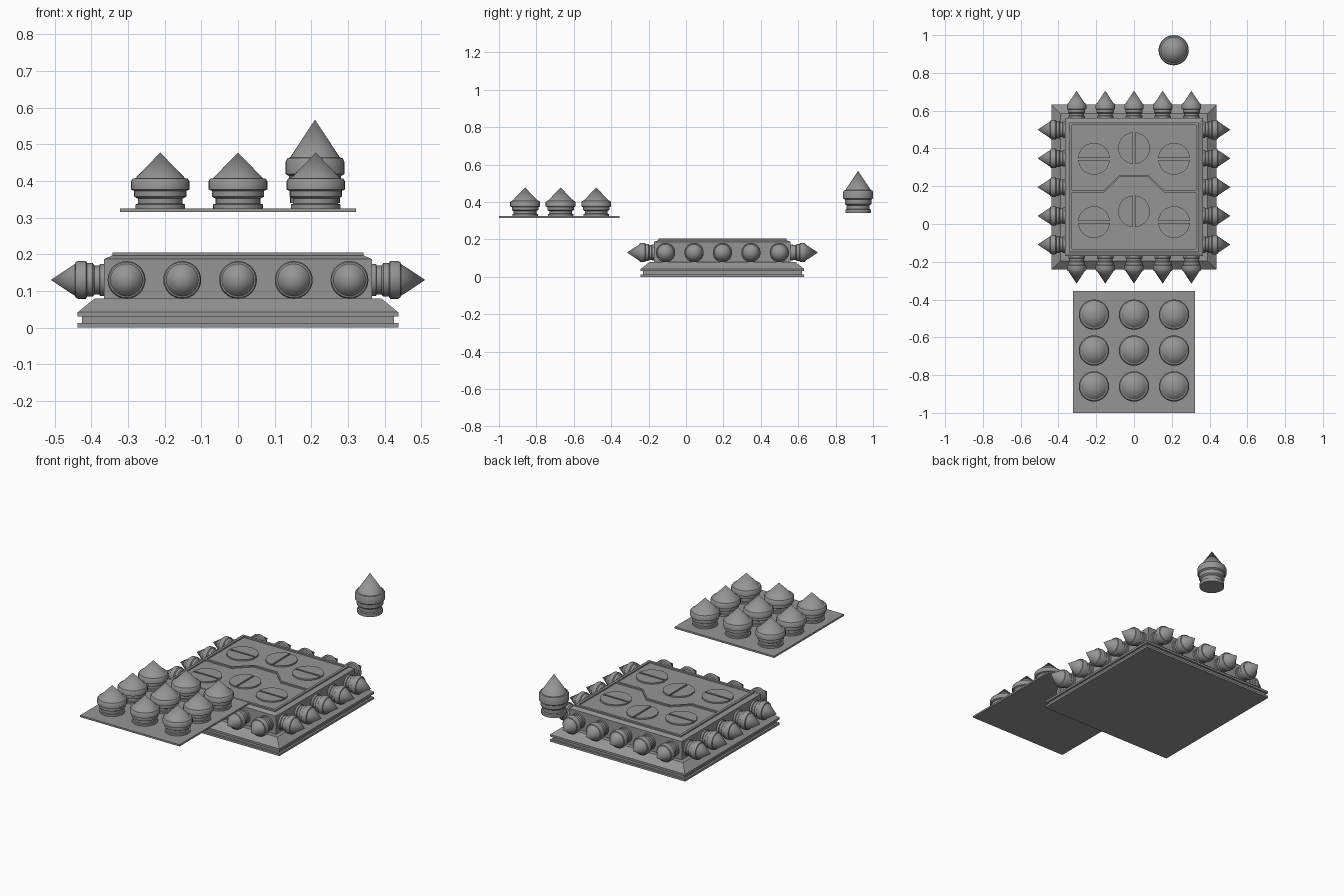
import bpy, bmesh, math
from mathutils import Matrix, Vector

cube = bpy.data.objects.get("Cube")
if cube:
    bpy.data.objects.remove(cube, do_unlink=True)

grey = bpy.data.materials.new("stone grey")
grey.use_nodes = True
COLOUR = (0.3, 0.3, 0.3, 1)
grey.diffuse_color = COLOUR
grey.node_tree.nodes["Principled BSDF"].inputs["Base Color"].default_value = COLOUR

CY = 0.195          # centre of the main block along y
TOP = 0.197         # recessed panel height
RIM = 0.205         # height of raised trim


def add_object(name, bm, matrix=Matrix(), smooth=False):
    bmesh.ops.recalc_face_normals(bm, faces=bm.faces)
    mesh = bpy.data.meshes.new(name)
    bm.to_mesh(mesh)
    bm.free()
    mesh.materials.append(grey)
    ob = bpy.data.objects.new(name, mesh)
    bpy.context.collection.objects.link(ob)
    ob.matrix_world = matrix
    if smooth:
        bpy.ops.object.select_all(action='DESELECT')
        ob.select_set(True)
        bpy.context.view_layer.objects.active = ob
        bpy.ops.object.shade_smooth_by_angle(angle=math.radians(30))
    return ob


def loft(profile, sides, start=0.0, scale=1.0):
    """Stack rings of (radius, height) and cap open ends."""
    bm = bmesh.new()
    rings = []
    for r, z in profile:
        if r == 0:
            rings.append([bm.verts.new((0, 0, z))])
            continue
        angles = [start + math.tau * i / sides for i in range(sides)]
        rings.append([bm.verts.new((r * scale * math.cos(a), r * scale * math.sin(a), z))
                      for a in angles])
    for low, high in zip(rings, rings[1:]):
        for i in range(sides):
            j = (i + 1) % sides
            if len(high) == 1:
                bm.faces.new((low[i], low[j], high[0]))
            else:
                bm.faces.new((low[i], low[j], high[j], high[i]))
    bm.faces.new(rings[0])
    if len(rings[-1]) > 1:
        bm.faces.new(rings[-1])
    return bm


def prism(outline, z0, z1):
    bm = bmesh.new()
    face = bm.faces.new([bm.verts.new((x, y, z0)) for x, y in outline])
    result = bmesh.ops.extrude_face_region(bm, geom=[face])
    verts = [v for v in result["geom"] if isinstance(v, bmesh.types.BMVert)]
    bmesh.ops.translate(bm, verts=verts, vec=(0, 0, z1 - z0))
    return bm


# Stepped block with sloping plinth, walls and recessed top panel
block = [(0.437, 0), (0.437, 0.012), (0.425, 0.012), (0.425, 0.03), (0.437, 0.03),
         (0.437, 0.042), (0.39, 0.08), (0.365, 0.08), (0.365, 0.187), (0.342, 0.197),
         (0.342, RIM), (0.328, RIM), (0.328, TOP)]
add_object("main_block", loft(block, 4, math.pi / 4, math.sqrt(2)),
           Matrix.Translation((0, CY, 0)))

# Bent dividing ridge across the panel
path = [(-0.328, 0.178), (-0.16, 0.178), (-0.075, 0.26)]
path += [(-x, y) for x, y in reversed(path)]
ridge = path + [(x, y - 0.012) for x, y in reversed(path)]
add_object("dividing_ridge", prism(ridge, TOP - 0.005, RIM))


# Round buttons, each made of two halves with a slot between
def button_halves(name, x, y, turn):
    r, gap = 0.084, 0.005
    a0 = math.asin(gap / r)
    arc = [a0 + (math.pi - 2 * a0) * i / 20 for i in range(21)]
    half = [(r * math.cos(a), r * math.sin(a)) for a in arc]
    for side, extra in (("a", 0), ("b", math.pi)):
        add_object(f"{name}_half_{side}", prism(half, TOP - 0.005, RIM),
                   Matrix.Translation((x, y, 0)) @ Matrix.Rotation(turn + extra, 4, 'Z'))


for row, y in (("back", 0.345), ("front", 0.01)):
    for col, x in (("right", -0.212), ("middle", 0), ("left", 0.212)):
        middle = x == 0
        button_halves(f"button_{row}_{col}", x, y + (0.057 if middle else 0),
                      math.pi / 2 if middle else 0)

# Turned spike: foot, waist, collar, flange and cone
SPIKE = [(0.068, 0), (0.068, 0.019), (0.061, 0.022), (0.061, 0.042), (0.071, 0.05),
         (0.071, 0.073), (0.08, 0.079), (0.08, 0.112), (0.075, 0.122), (0.068, 0.124),
         (0, 0.227)]
prototype = add_object("floating_spike", loft(SPIKE, 32),
                       Matrix.Translation((0.21, 0.92, 0.34)), smooth=True)


def place_spike(name, matrix):
    ob = bpy.data.objects.new(name, prototype.data)
    bpy.context.collection.objects.link(ob)
    ob.matrix_world = matrix


# Five spikes on each wall
for s, side in enumerate(("left", "back", "right", "front")):
    for i in range(5):
        local = (Matrix.Translation((0.364, (i - 2) * 0.152, 0.13))
                 @ Matrix.Rotation(math.pi / 2, 4, 'Y') @ Matrix.Scale(0.645, 4))
        place_spike(f"{side}_spike_{i + 1}", Matrix.Translation((0, CY, 0))
                    @ Matrix.Rotation(s * math.pi / 2, 4, 'Z') @ local)

# Raised tray with a grid of shorter spikes
w = 0.322
tray = [(-w, -1), (w, -1), (w, -0.355), (-w, -0.355)]
add_object("spike_tray", prism(tray, 0.315, 0.325))
for i in range(3):
    for j in range(3):
        place_spike(f"tray_spike_{i + 1}_{j + 1}",
                    Matrix.Translation(((i - 1) * 0.212, -0.86 + j * 0.19, 0.323))
                    @ Matrix.Diagonal(Vector((1, 1, 0.68, 1))))
